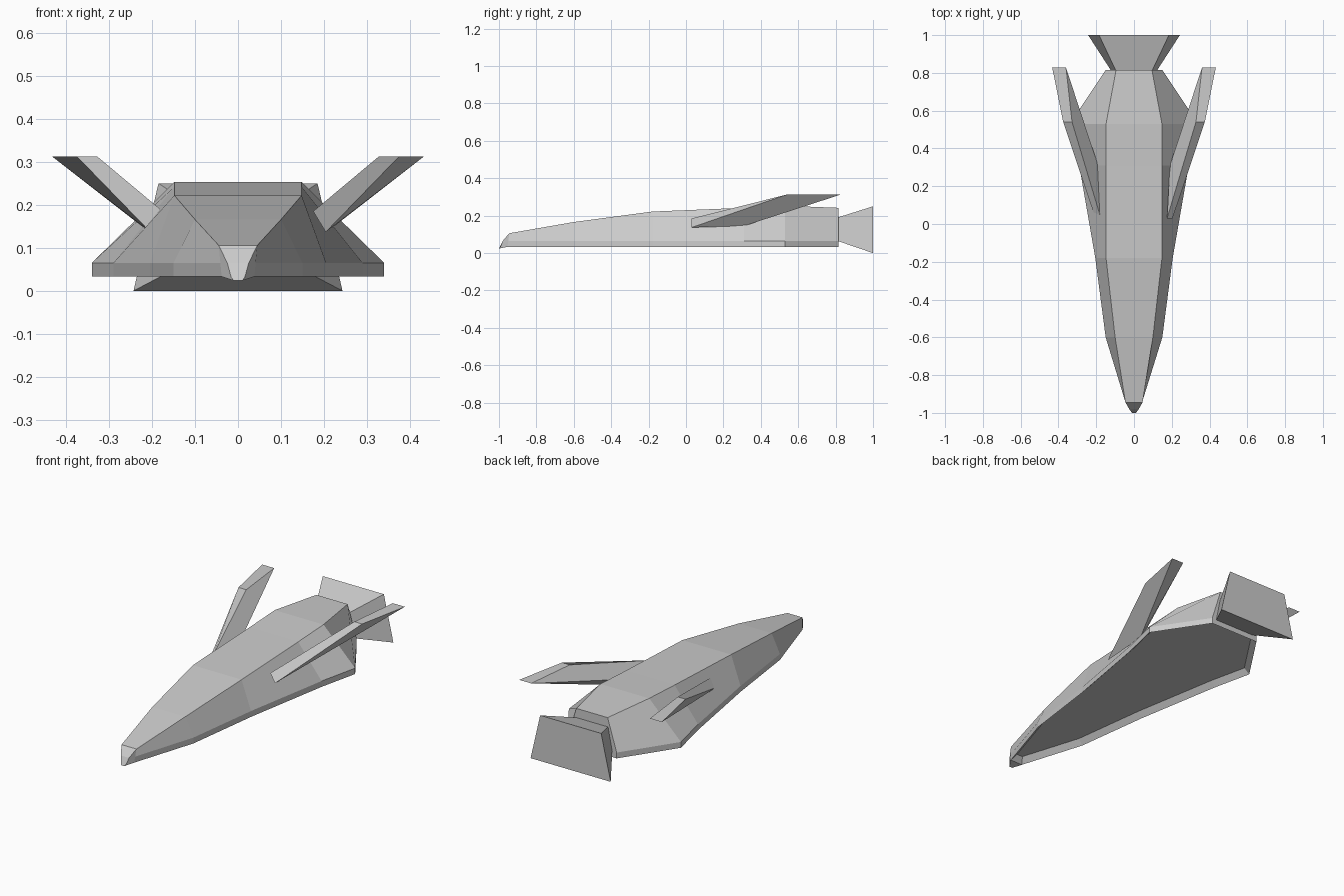
import bpy, bmesh

if "Cube" in bpy.data.objects:
    bpy.data.objects.remove(bpy.data.objects["Cube"])


def finish(bm, name):
    me = bpy.data.meshes.new(name)
    bm.to_mesh(me)
    bm.free()
    ob = bpy.data.objects.new(name, me)
    bpy.context.collection.objects.link(ob)
    return ob


def loft(bm, rings):
    """Skin a list of closed rings and cap both ends."""
    rv = [[bm.verts.new(p) for p in r] for r in rings]
    n = len(rv[0])
    for a, b in zip(rv, rv[1:]):
        for i in range(n):
            # the last edge of each hull ring is left to the caller when it is the belly
            j = (i + 1) % n
            bm.faces.new((a[i], a[j], b[j], b[i]))
    bm.faces.new(rv[0])
    bm.faces.new(rv[-1])
    bmesh.ops.recalc_face_normals(bm, faces=bm.faces)
    return rv


def hull_ring(bottom, lip, top):
    half = [bottom, lip, top]
    return half + [(-x, y, z) for x, y, z in reversed(half)]


# Hull: nose wedge rings, then sections of (y, bottom half width, top half width, top height)
rings = [
    hull_ring((.010, -1, .024), (.016, -.993, .032), (.025, -.98, .065)),
    hull_ring((.038, -.955, .033), (.041, -.95, .065), (.045, -.945, .106)),
]
sections = [(-.6, .15, .10, .166), (-.18, .205, .148, .222), (.31, .29, .148, .242),
            (.53, .34, .148, .253), (.815, .15, .095, .242)]
for y, wb, wt, zt in sections:
    rings.append(hull_ring((wb, y, .033), (wb, y, .065), (wt, y, zt)))
bm = bmesh.new()
rv = loft(bm, rings)

# Recessed belly: merge the flat underside into one face and inset it
under = [f for f in bm.faces
         if f.normal.z < -.9 and all(v.co.z < .034 for v in f.verts) and f.calc_center_median().y > -.9]
bmesh.ops.inset_region(bm, faces=under, thickness=.027, depth=-.03, use_even_offset=True)
finish(bm, "hull")

# Flared engine block
bm = bmesh.new()
loft(bm, [
    [(-.12, .81, .065), (.12, .81, .065), (.095, .81, .19), (-.095, .81, .19)],
    [(-.243, 1, 0), (.243, 1, 0), (.185, 1, .25), (-.185, 1, .25)],
])
finish(bm, "engine_block")

# Swept fins, one per side
root = [(.175, .03, .185), (.204, .03, .137), (.217, .31, .145), (.190, .31, .182)]
tip = [(.328, .54, .313), (.375, .54, .313), (.433, .828, .313), (.36, .828, .313)]
for side, name in ((1, "right_fin"), (-1, "left_fin")):
    bm = bmesh.new()
    loft(bm, [[(side * x, y, z) for x, y, z in r] for r in (root, tip)])
    finish(bm, name)
